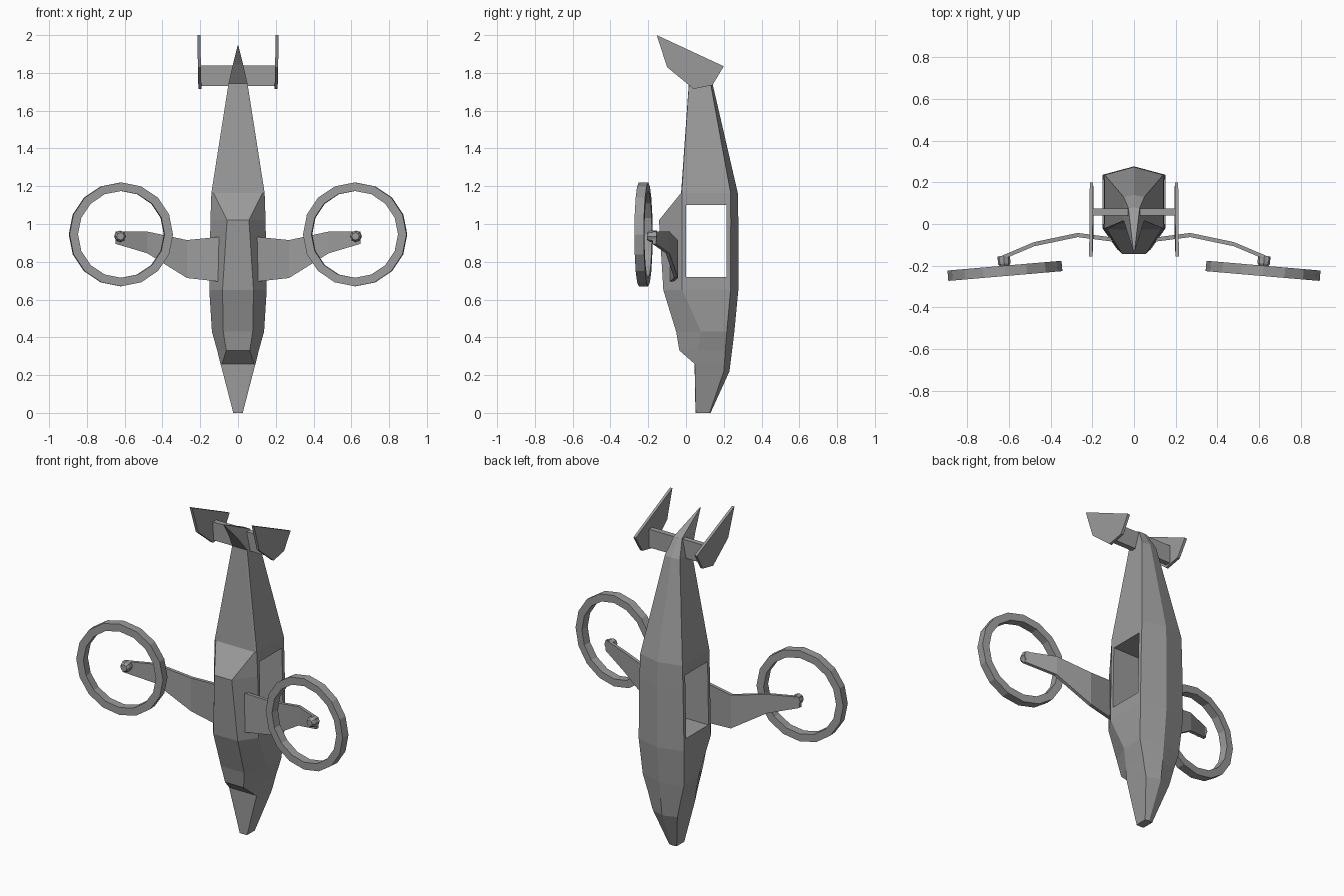
import bpy, bmesh, math
from mathutils import Matrix, Vector

if "Cube" in bpy.data.objects:
    bpy.data.objects.remove(bpy.data.objects["Cube"])

grey = bpy.data.materials.new("dark_grey")
grey.diffuse_color = (0.33, 0.33, 0.33, 1)
grey.use_nodes = True
grey.node_tree.nodes["Principled BSDF"].inputs["Base Color"].default_value = grey.diffuse_color


def finish(name, bm):
    bmesh.ops.remove_doubles(bm, verts=bm.verts, dist=0.0005)
    bmesh.ops.recalc_face_normals(bm, faces=bm.faces)
    mesh = bpy.data.meshes.new(name)
    bm.to_mesh(mesh)
    bm.free()
    mesh.materials.append(grey)
    ob = bpy.data.objects.new(name, mesh)
    bpy.context.collection.objects.link(ob)
    return ob


def loft(name, rings, closed=False):
    """Skin a list of point rings; cap the ends or join them into a loop."""
    bm = bmesh.new()
    vs = [[bm.verts.new(p) for p in r] for r in rings]
    n = len(vs[0])
    pairs = list(zip(vs, vs[1:])) + ([(vs[-1], vs[0])] if closed else [])
    for a, b in pairs:
        for i in range(n):
            j = (i + 1) % n
            bm.faces.new((a[i], a[j], b[j], b[i]))
    if not closed:
        bm.faces.new(vs[0])
        bm.faces.new(vs[-1])
    return finish(name, bm)


def box(name, x, y, z):
    return loft(name, [[(x[0], y[0], h), (x[1], y[0], h), (x[1], y[1], h), (x[0], y[1], h)] for h in z])


# Hull: z, roof half width, roof y, side half width, side front y, side back y, keel y
stations = [
    (0.00, 0.018, 0.050, 0.025, 0.052, 0.125, 0.130),
    (0.22, 0.070, 0.046, 0.082, 0.047, 0.200, 0.230),
    (0.26, 0.085, 0.045, 0.093, 0.047, 0.203, 0.235),
    (0.33, 0.062, -0.035, 0.110, 0.061, 0.208, 0.244),
    (0.43, 0.078, -0.052, 0.138, 0.080, 0.216, 0.256),
    (0.65, 0.082, -0.120, 0.152, -0.020, 0.236, 0.277),
    (1.02, 0.058, -0.143, 0.146, -0.020, 0.237, 0.277),
    (1.165, 0.130, -0.026, 0.141, -0.022, 0.236, 0.274),
    (1.745, 0.040, 0.015, 0.050, 0.016, 0.130, 0.140),
    # Swept tail spike
    (1.845, 0.022, -0.055, 0.027, -0.054, 0.076, 0.079),
    (1.945, 0.001, -0.139, 0.002, -0.138, -0.136, -0.135),
]
rings = []
for z, rx, ry, sx, sf, sb, k in stations:
    rings.append([(-rx, ry, z), (rx, ry, z), (sx, sf, z), (sx, sb, z), (0, k, z), (-sx, sb, z), (-sx, sf, z)])
hull = loft("hull", rings)

# Open cabin doorway running through the hull
cutter = box("doorway_cutter", (-0.3, 0.3), (0.0, 0.214), (0.72, 1.1))
cutter.hide_render = True
cutter.hide_viewport = True
mod = hull.modifiers.new("doorway", 'BOOLEAN')
mod.object = cutter
mod.operation = 'DIFFERENCE'
mod.solver = 'EXACT'

# Tail stabiliser
box("stabiliser", (-0.205, 0.205), (0.042, 0.074), (1.73, 1.84))

# Wing: x, y, low z, high z
wing = [(0.10, -0.075, 0.695, 0.932), (0.27, -0.053, 0.714, 0.915),
        (0.48, -0.097, 0.845, 0.96), (0.648, -0.168, 0.895, 0.96)]
fin = [(-0.155, 2.0), (0.2, 1.835), (0.14, 1.735), (0.04, 1.715), (-0.1, 1.83)]
SIDES = 16

for s, side in ((1, "right"), (-1, "left")):
    t = 0.01
    loft(side + "_wing", [[(s * x, y - t, a), (s * x, y + t, a), (s * x, y + t, b), (s * x, y - t, b)]
                          for x, y, a, b in wing])
    # Tail end plate, leaning slightly outward
    loft(side + "_fin", [[(s * (x + 0.02 * (z - 1.72)), y, z) for y, z in fin] for x in (0.194, 0.21)])
    # Rotor shroud ring, tilted outward
    tilt = Matrix.Translation((s * 0.62, -0.225, 0.945)) @ Matrix.Rotation(-s * math.radians(4.9), 4, 'Z')
    ring = []
    for i in range(SIDES):
        a = 2 * math.pi * i / SIDES
        ring.append([tilt @ Vector((r * math.cos(a), y, r * math.sin(a)))
                     for r, y in ((0.275, -0.025), (0.275, 0.025), (0.23, 0.025), (0.23, -0.025))])
    loft(side + "_rotor_ring", ring, closed=True)
    # Rotor hub on the wing tip
    hub = []
    for y, r in ((0.072, 0.03), (0.035, 0.03), (0.02, 0.02)):
        hub.append([tilt @ Vector((r * math.cos(k * math.pi / 4), y, -0.01 + r * math.sin(k * math.pi / 4)))
                    for k in range(8)])
    loft(side + "_rotor_hub", hub)
